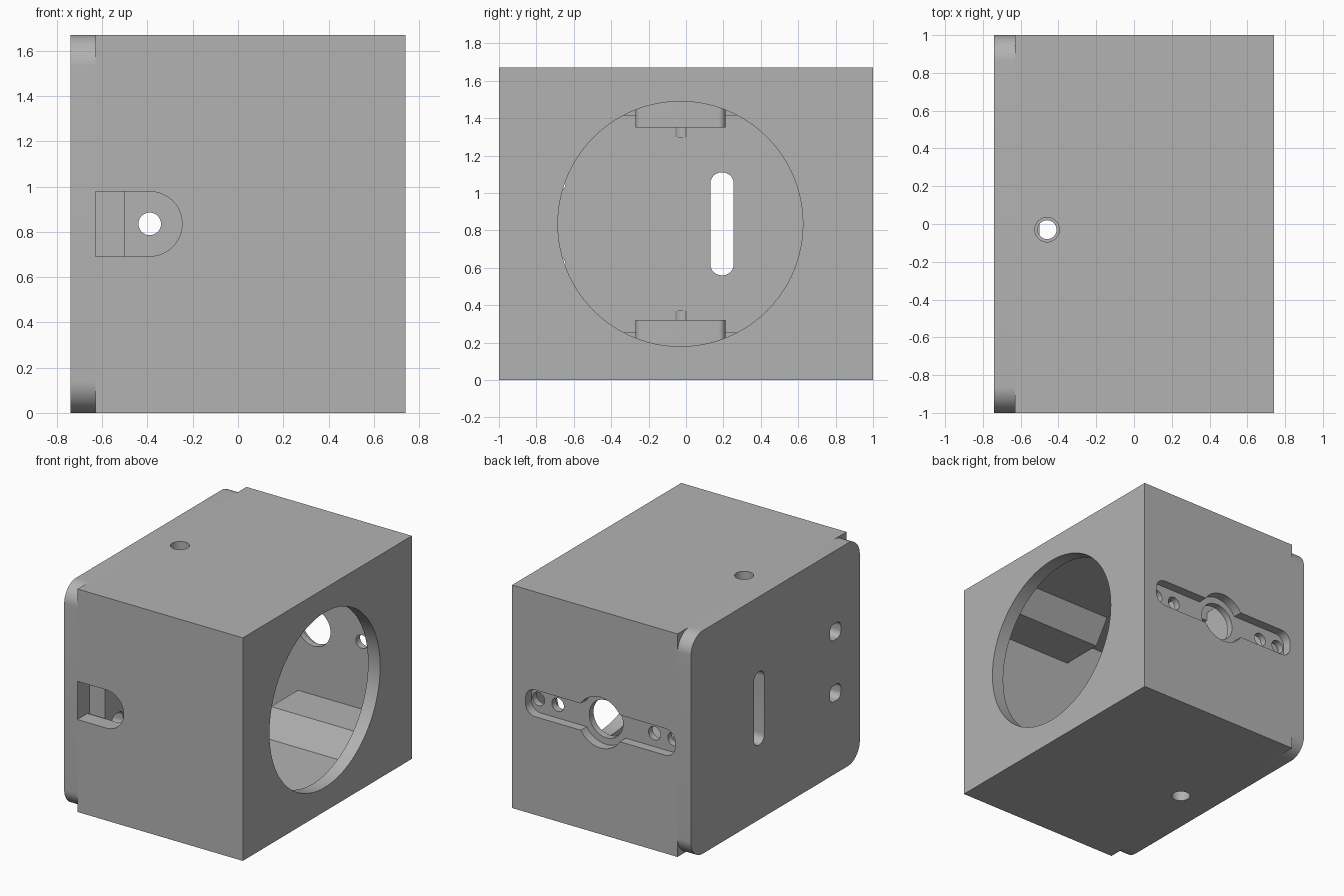
import bpy, bmesh
from math import cos, sin, pi, radians

default = bpy.data.objects.get("Cube")
if default:
    bpy.data.objects.remove(default, do_unlink=True)

grey = bpy.data.materials.new("plain grey")
grey.use_nodes = True
tone = (0.45, 0.45, 0.45, 1)
grey.diffuse_color = tone
grey.node_tree.nodes["Principled BSDF"].inputs["Base Color"].default_value = tone

MID_Y, MID_Z = -0.03, 0.835
TOP = 2 * MID_Z
SEAM, PLUG_IN = -0.63, -0.50


def circle(u, v, r, n=64):
    return [(u + r * cos(2 * pi * i / n), v + r * sin(2 * pi * i / n)) for i in range(n)]


def rounded(u0, u1, v0, v1, r, n=10):
    pts = []
    corners = [(u1 - r, v1 - r), (u0 + r, v1 - r), (u0 + r, v0 + r), (u1 - r, v0 + r)]
    for k, (u, v) in enumerate(corners):
        for i in range(n + 1):
            a = pi / 2 * (k + i / n)
            pts.append((u + r * cos(a), v + r * sin(a)))
    return pts


def rect(u0, u1, v0, v1):
    return [(u0, v0), (u1, v0), (u1, v1), (u0, v1)]


def prism(name, outline, axis, lo, hi):
    """Extrude a flat outline along the named axis."""
    place = {"x": lambda u, v, w: (w, u, v),
             "y": lambda u, v, w: (u, w, v),
             "z": lambda u, v, w: (u, v, w)}[axis]
    bm = bmesh.new()
    ends = [[bm.verts.new(place(u, v, w)) for u, v in outline] for w in (lo, hi)]
    bm.faces.new(ends[0])
    bm.faces.new(ends[1])
    n = len(outline)
    for i in range(n):
        j = (i + 1) % n
        bm.faces.new((ends[0][i], ends[0][j], ends[1][j], ends[1][i]))
    bmesh.ops.recalc_face_normals(bm, faces=bm.faces)
    mesh = bpy.data.meshes.new(name)
    bm.to_mesh(mesh)
    bm.free()
    mesh.materials.append(grey)
    obj = bpy.data.objects.new(name, mesh)
    bpy.context.collection.objects.link(obj)
    return obj


def combine(target, operation, *shape):
    """Boolean a temporary prism into the target."""
    tool = prism("cutter", *shape)
    tool.hide_render = True
    mod = target.modifiers.new("boolean", "BOOLEAN")
    mod.operation, mod.solver, mod.object = operation, "EXACT", tool
    bpy.context.view_layer.objects.active = target
    bpy.ops.object.modifier_apply(modifier=mod.name)
    bpy.data.objects.remove(tool, do_unlink=True)


def cut(target, *shape):
    combine(target, "DIFFERENCE", *shape)


# Box body, open on the lid side
body = prism("housing_body", rect(-1, 1, 0, TOP), "x", SEAM, 0.74)
cut(body, rect(-0.88, 0.88, 0.12, TOP - 0.12), "x", SEAM - 0.1, -0.12)

# Narrower cavity with ledges along its four long corners
quarter = [(0.88, 0.33), (0.56, 0.33), (0.44, 0.15)]
lower = quarter + [(-y, z) for y, z in reversed(quarter)]
cavity = lower + [(y, TOP - z) for y, z in reversed(lower)]
cut(body, cavity, "x", -0.2, 0.64)

# Round opening
cut(body, circle(MID_Y, MID_Z, 0.655, 96), "x", 0.5, 0.9)

# Round-ended cable opening in the front wall
arch = [(SEAM - 0.1, MID_Z - 0.143)]
arch += [(-0.39 + 0.143 * cos(a), MID_Z + 0.143 * sin(a))
         for a in (pi * (i / 24 - 0.5) for i in range(25))]
arch.append((SEAM - 0.1, MID_Z + 0.143))
cut(body, arch, "y", -1.1, -0.8)

# Arm-shaped recess in the back wall with its holes
cut(body, rounded(-0.61, 0.63, MID_Z - 0.1, MID_Z + 0.1, 0.08), "y", 0.93, 1.1)
cut(body, circle(0.01, MID_Z, 0.19), "y", 0.93, 1.1)
cut(body, circle(0.01, MID_Z, 0.14), "y", 0.8, 1.1)
for x in (-0.55, -0.39, 0.41, 0.57):
    cut(body, circle(x, MID_Z, 0.05, 32), "y", 0.8, 1.1)

# Screw holes in the top and bottom walls
for lo, hi in ((-0.1, 0.2), (TOP - 0.2, TOP + 0.1)):
    cut(body, circle(-0.46, MID_Y, 0.065, 40), "z", lo, hi)

# Lid: rounded plate, inner plug and two screw tabs
lid = prism("lid", rounded(-1, 1, 0, TOP, 0.14, 16), "x", -0.74, SEAM)
combine(lid, "UNION", rect(-0.86, 0.86, 0.255, TOP - 0.255), "x", SEAM - 0.03, PLUG_IN)
for lo, hi in ((0.13, 0.32), (TOP - 0.32, TOP - 0.13)):
    tab = rounded(SEAM - 0.04, -0.34, MID_Y - 0.24, MID_Y + 0.24, 0.035)
    combine(lid, "UNION", tab, "z", lo, hi)
    cut(lid, circle(-0.46, MID_Y, 0.05, 40), "z", lo - 0.05, hi + 0.05)

# Slot and two small windows through the lid
cut(lid, rounded(0.13, 0.255, 0.56, 1.11, 0.06), "x", -0.9, -0.3)
for z in (MID_Z - 0.23, MID_Z + 0.23):
    cut(lid, rounded(-0.775, -0.645, z - 0.06, z + 0.06, 0.045), "x", -0.9, -0.3)

# Smooth the curved walls, keep edges crisp
for obj in (body, lid):
    bpy.ops.object.select_all(action="DESELECT")
    obj.select_set(True)
    bpy.context.view_layer.objects.active = obj
    bpy.ops.object.shade_smooth_by_angle(angle=radians(30))
